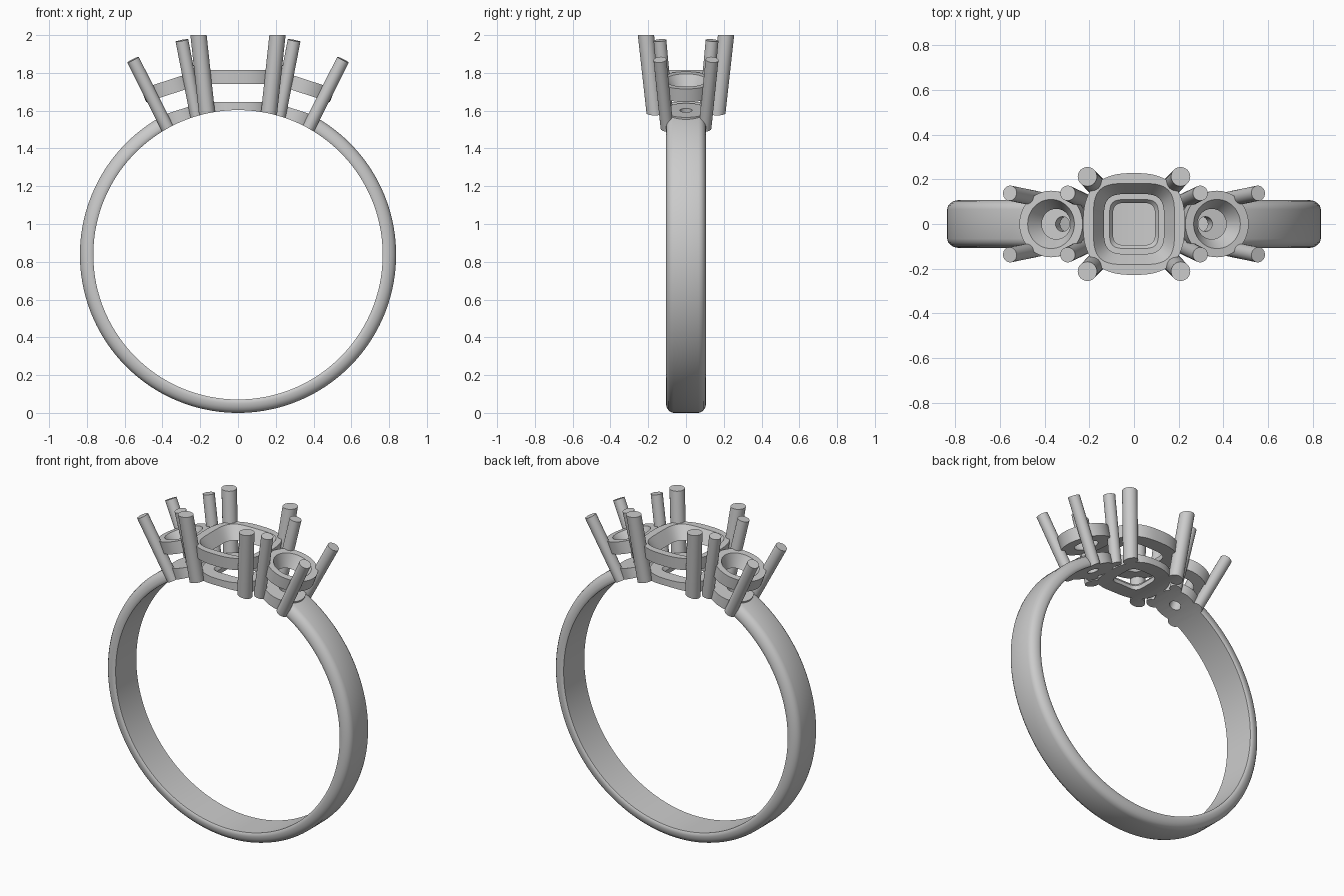
import bpy, bmesh
from math import sin, cos, pi, radians
from mathutils import Matrix, Vector

if "Cube" in bpy.data.objects:
    bpy.data.objects.remove(bpy.data.objects["Cube"])

CZ = 0.837          # height of the band centre
FINGER = 0.766      # inner radius
TILT = radians(18)  # lean of the side settings


def finish(name, bm, cutter=None):
    bmesh.ops.recalc_face_normals(bm, faces=bm.faces)
    me = bpy.data.meshes.new(name)
    bm.to_mesh(me)
    bm.free()
    ob = bpy.data.objects.new(name, me)
    bpy.context.collection.objects.link(ob)
    bpy.ops.object.select_all(action='DESELECT')
    ob.select_set(True)
    bpy.context.view_layer.objects.active = ob
    if cutter:
        mod = ob.modifiers.new("finger_cut", 'BOOLEAN')
        mod.operation, mod.object, mod.solver = 'DIFFERENCE', cutter, 'EXACT'
        bpy.ops.object.modifier_apply(modifier=mod.name)
    bpy.ops.object.shade_smooth_by_angle(angle=radians(30))
    return ob


def skin(bm, loops, closed):
    """Bridge equal-length vertex loops; each loop is cyclic."""
    n = len(loops[0])
    for i in range(len(loops) if closed else len(loops) - 1):
        a, b = loops[i], loops[(i + 1) % len(loops)]
        for k in range(n):
            j = (k + 1) % n
            bm.faces.new((a[k], a[j], b[j], b[k]))


def setting_ring(name, profile, matrix=None, cutter=None, seg=64):
    """Pierced plate: profile of (half size, squareness exponent, height)."""
    bm = bmesh.new()
    loops = []
    for size, power, z in profile:
        loop = []
        for k in range(seg):
            c, s = cos(2 * pi * k / seg), sin(2 * pi * k / seg)
            r = size / (abs(c) ** power + abs(s) ** power) ** (1 / power)
            loop.append(bm.verts.new((r * c, r * s, z)))
        loops.append(loop)
    skin(bm, loops, True)
    if matrix:
        bm.transform(matrix)
    return finish(name, bm, cutter)


def prong(name, base, tip, r, cutter, level_tip=False):
    base, tip = Vector(base), Vector(tip)
    d = tip - base
    bm = bmesh.new()
    length = d.z if level_tip else d.length
    bmesh.ops.create_cone(bm, cap_ends=True, segments=32, radius1=r, radius2=r,
                          depth=length, matrix=Matrix.Translation((0, 0, length / 2)))
    if level_tip:   # shear so the top stays horizontal
        m = Matrix.Identity(4)
        m[0][2], m[1][2] = d.x / d.z, d.y / d.z
    else:
        m = d.to_track_quat('Z', 'Y').to_matrix().to_4x4()
    bm.transform(Matrix.Translation(base) @ m)
    return finish(name, bm, cutter)


# finger-hole cutter
bm = bmesh.new()
bmesh.ops.create_cone(bm, cap_ends=True, segments=160, radius1=FINGER, radius2=FINGER, depth=1,
                      matrix=Matrix.Translation((0, 0, CZ)) @ Matrix.Rotation(pi / 2, 4, 'X'))
cutter = finish("finger_cutter", bm)
cutter.hide_render = True

# band: rounded-shoulder section swept from one side setting to the other
half = [(FINGER, 0.101), (0.774, 0.106), (0.787, 0.107), (0.806, 0.103),
        (0.822, 0.094), (0.832, 0.082), (0.837, 0.066)]
section = half + [(r, -y) for r, y in reversed(half)]
bm = bmesh.new()
loops = []
a0, steps = radians(27.5), 144
for i in range(steps + 1):
    a = a0 + (2 * pi - 2 * a0) * i / steps
    loops.append([bm.verts.new((r * sin(a), y, CZ + r * cos(a))) for r, y in section])
skin(bm, loops, False)
bm.faces.new(loops[0])
bm.faces.new(loops[-1])
finish("band", bm)

# centre setting: cushion gallery and lower plate
setting_ring("centre_gallery", [(0.228, 2.6, 1.815), (0.222, 2.6, 1.74),
                                (0.135, 4, 1.74), (0.182, 4, 1.815)])
setting_ring("centre_plate", [(0.188, 2.6, 1.645), (0.188, 2.6, 1.56),
                              (0.095, 5, 1.56), (0.095, 5, 1.625), (0.11, 5, 1.645)],
             cutter=cutter)
for sx in (-1, 1):
    for sy in (-1, 1):
        prong("centre_prong", (sx * 0.163, sy * 0.165, 1.575), (sx * 0.209, sy * 0.212, 2.0),
              0.043, cutter, True)

# side settings: round galleries, plates and prongs leaning outward
for sx, side in ((-1, "left"), (1, "right")):
    m = Matrix.Translation((sx * 0.32, 0, 1.602)) @ Matrix.Rotation(sx * TILT, 4, 'Y')
    setting_ring(side + "_gallery", [(0.149, 2, 0.167), (0.145, 2, 0.092),
                                     (0.068, 2, 0.092), (0.11, 2, 0.167)], m, seg=48)
    setting_ring(side + "_plate", [(0.122, 2, 0), (0.122, 2, -0.085),
                                   (0.033, 2, -0.085), (0.033, 2, 0)], m, cutter, 48)
    for sy in (-1, 1):
        prong(side + "_outer_prong", (sx * 0.366, sy * 0.099, 1.493),
              (sx * 0.556, sy * 0.138, 1.87), 0.034, cutter)
        prong(side + "_inner_prong", (sx * 0.217, sy * 0.1, 1.56),
              (sx * 0.297, sy * 0.138, 1.972), 0.034, cutter)

bpy.data.objects.remove(cutter)
